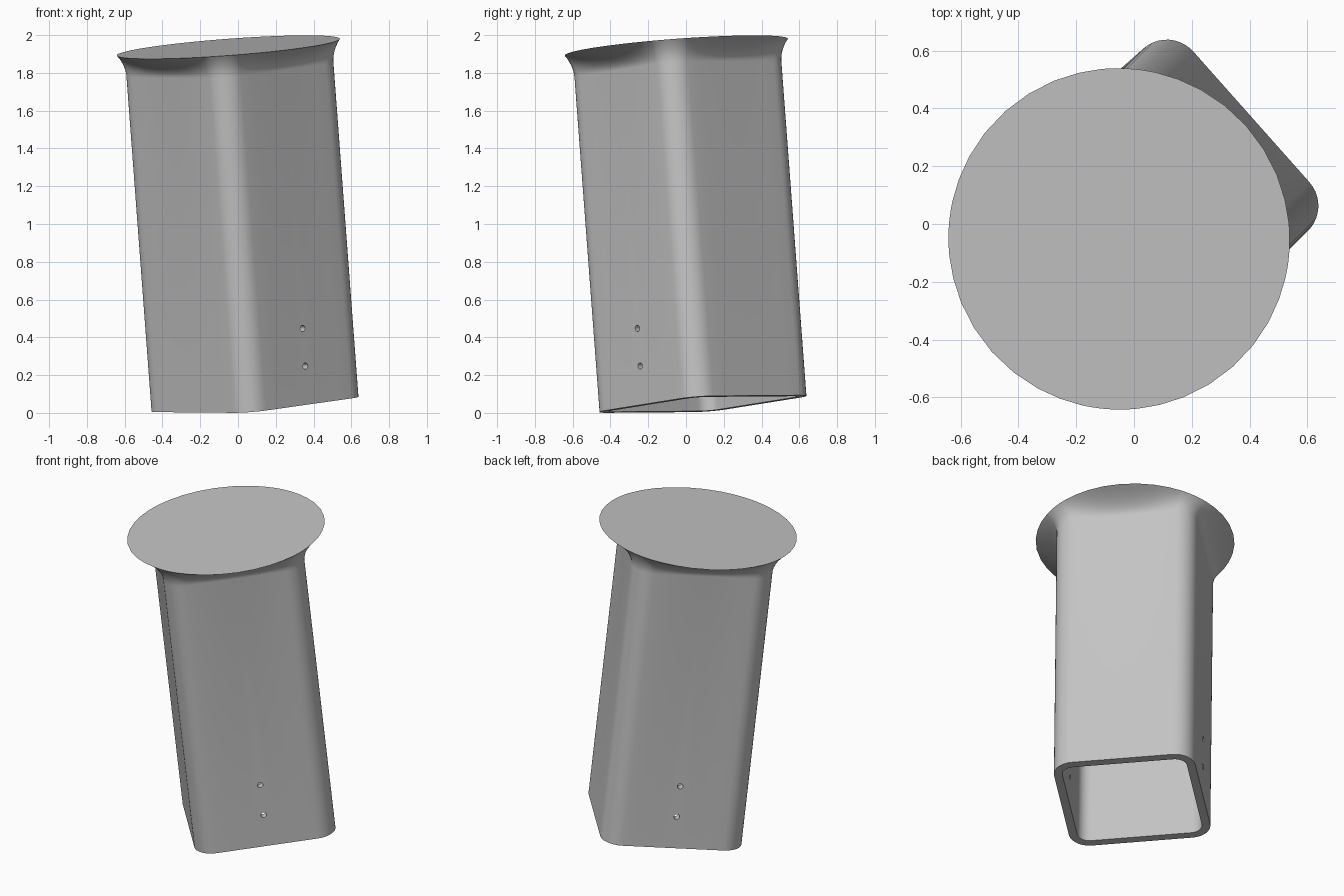
import bpy, bmesh, math
from mathutils import Matrix, Vector

if "Cube" in bpy.data.objects:
    bpy.data.objects.remove(bpy.data.objects["Cube"], do_unlink=True)

HALF, CORNER, WALL = 0.425, 0.123, 0.05
LENGTH, NECK, DISC_R = 1.9, 1.78, 0.592

# The whole post leans slightly and is turned about its own axis
axis = Vector((-0.0745, -0.0745, 0.9944)).normalized()
lean = Vector((0, 0, 1)).rotation_difference(axis).to_matrix().to_4x4()
placement = (Matrix.Translation((0.09, 0.09, 0.047)) @ lean
             @ Matrix.Rotation(math.radians(-48.4), 4, 'Z'))

grey = bpy.data.materials.new("plain_grey")
grey.use_nodes = True
colour = (0.55, 0.55, 0.55, 1)
grey.diffuse_color = colour
grey.node_tree.nodes["Principled BSDF"].inputs["Base Color"].default_value = colour


def rounded_square(half, radius, arc=10, flat=8):
    """Outline with rounded corners and evenly divided sides."""
    pts = []
    c = half - radius
    for k in range(4):
        turn = Matrix.Rotation(k * math.pi / 2, 2)
        side = [Vector((half, -c + 2 * c * i / flat)) for i in range(flat)]
        bend = [Vector((c + radius * math.cos(a), c + radius * math.sin(a)))
                for a in (math.pi / 2 * i / arc for i in range(arc))]
        pts += [turn @ p for p in side + bend]
    return pts


def add_ring(bm, outline, height):
    return [bm.verts.new((p.x, p.y, height)) for p in outline]


def bridge(bm, low, high):
    n = len(low)
    for i in range(n):
        j = (i + 1) % n
        bm.faces.new((low[i], low[j], high[j], high[i]))


def make_object(name, bm):
    bmesh.ops.recalc_face_normals(bm, faces=bm.faces)
    mesh = bpy.data.meshes.new(name)
    bm.to_mesh(mesh)
    bm.free()
    mesh.materials.append(grey)
    obj = bpy.data.objects.new(name, mesh)
    bpy.context.collection.objects.link(obj)
    obj.matrix_world = placement
    return obj


# Hollow square post flaring into a round, closed top
bm = bmesh.new()
outer = rounded_square(HALF, CORNER)
inner = rounded_square(HALF - WALL, CORNER - WALL)
rings = [add_ring(bm, inner, NECK), add_ring(bm, inner, 0),
         add_ring(bm, outer, 0), add_ring(bm, outer, NECK)]
STEPS = 10
for s in range(1, STEPS + 1):
    t = s / STEPS
    outline = [p.lerp(p.normalized() * DISC_R, t ** 2) for p in outer]
    rings.append(add_ring(bm, outline, NECK + (LENGTH - NECK) * t))
for low, high in zip(rings, rings[1:]):
    bridge(bm, low, high)
bm.faces.new(rings[0])
bm.faces.new(rings[-1])
post = make_object("flared_post", bm)

# Two small bolt holes drilled through opposite walls
bm = bmesh.new()
for height in (0.205, 0.405):
    drill = Matrix.Translation((0, 0, height)) @ Matrix.Rotation(math.pi / 2, 4, 'Y')
    bmesh.ops.create_cone(bm, cap_ends=True, segments=20, radius1=0.017,
                          radius2=0.017, depth=1.2, matrix=drill)
cutter = make_object("bolt_hole_cutter", bm)
cutter.hide_render = True

bpy.context.view_layer.update()
bpy.ops.object.select_all(action='DESELECT')
post.select_set(True)
bpy.context.view_layer.objects.active = post
holes = post.modifiers.new("bolt_holes", 'BOOLEAN')
holes.operation = 'DIFFERENCE'
holes.solver = 'EXACT'
holes.object = cutter
bpy.ops.object.modifier_apply(modifier=holes.name)
bpy.data.objects.remove(cutter, do_unlink=True)
bpy.ops.object.shade_smooth_by_angle(angle=math.radians(30))
